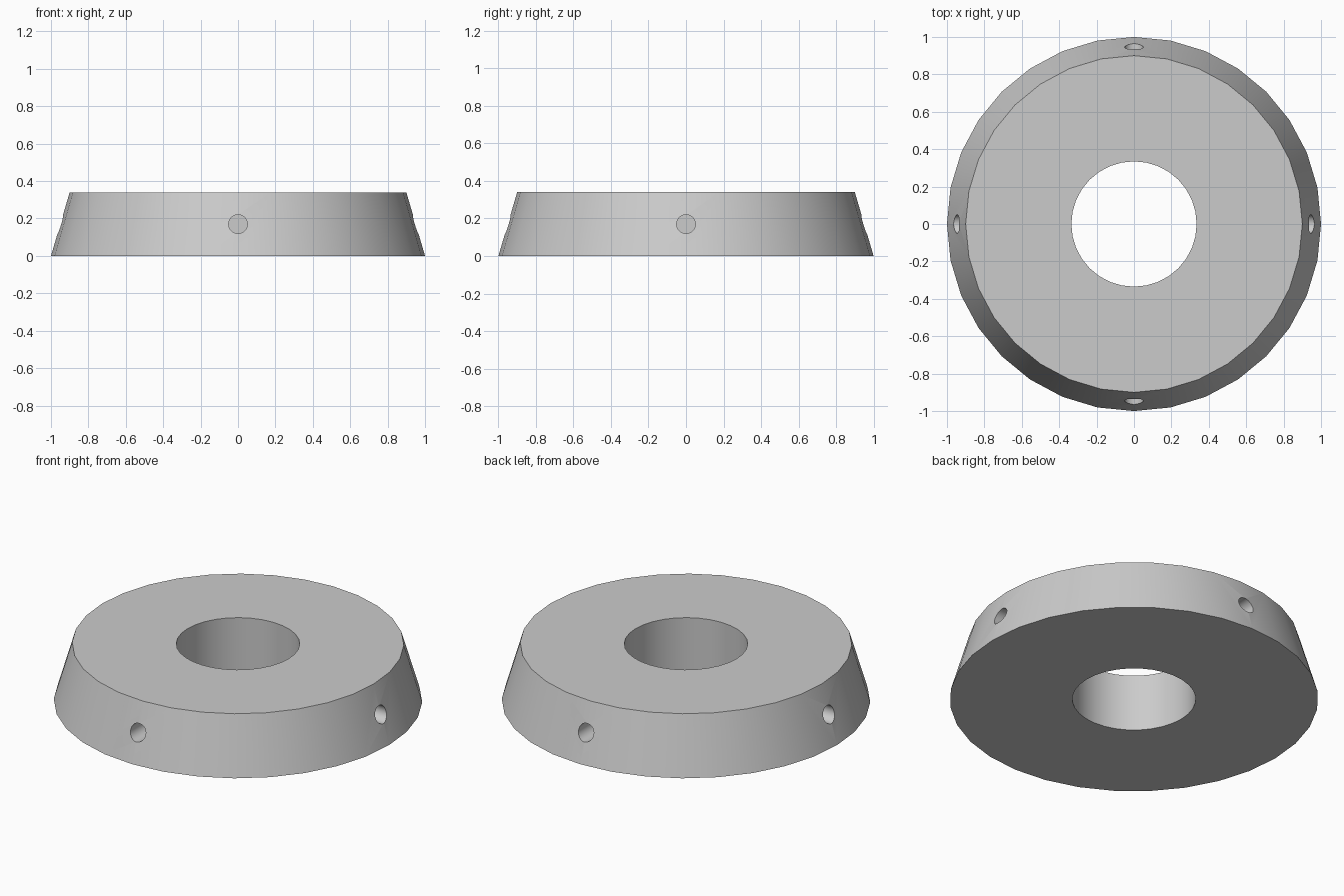
import bpy, bmesh, math
from mathutils import Matrix

if "Cube" in bpy.data.objects:
    bpy.data.objects.remove(bpy.data.objects["Cube"])

H, R_BOTTOM, R_TOP, R_BORE = 0.34, 1.0, 0.9, 0.335
HOLE_R, HOLE_FLOOR = 0.05, 0.70


def cone(name, r1, r2, depth, segments, matrix):
    bm = bmesh.new()
    bmesh.ops.create_cone(bm, cap_ends=True, segments=segments, radius1=r1,
                          radius2=r2, depth=depth, matrix=matrix)
    mesh = bpy.data.meshes.new(name)
    bm.to_mesh(mesh)
    bm.free()
    obj = bpy.data.objects.new(name, mesh)
    bpy.context.collection.objects.link(obj)
    return obj


# Tapered ring body
body = cone("tapered_collar", R_BOTTOM, R_TOP, H, 32, Matrix.Translation((0, 0, H / 2)))

# Central bore cutter
cutters = [cone("bore_cutter", R_BORE, R_BORE, 1, 32, Matrix.Translation((0, 0, H / 2)))]

# Four blind radial hole cutters
for i in range(4):
    m = (Matrix.Rotation(i * math.pi / 2, 4, 'Z')
         @ Matrix.Translation((HOLE_FLOOR + 0.25, 0, H / 2))
         @ Matrix.Rotation(math.pi / 2, 4, 'Y'))
    cutters.append(cone(f"side_hole_cutter_{i + 1}", HOLE_R, HOLE_R, 0.5, 32, m))

# Cut the holes, then drop the cutters
bpy.context.view_layer.objects.active = body
body.select_set(True)
for c in cutters:
    mod = body.modifiers.new(c.name, 'BOOLEAN')
    mod.operation = 'DIFFERENCE'
    mod.solver = 'EXACT'
    mod.object = c
    c.hide_render = True
    bpy.ops.object.modifier_apply(modifier=mod.name)
    bpy.data.objects.remove(c)

bpy.ops.object.shade_smooth_by_angle(angle=math.radians(30))
